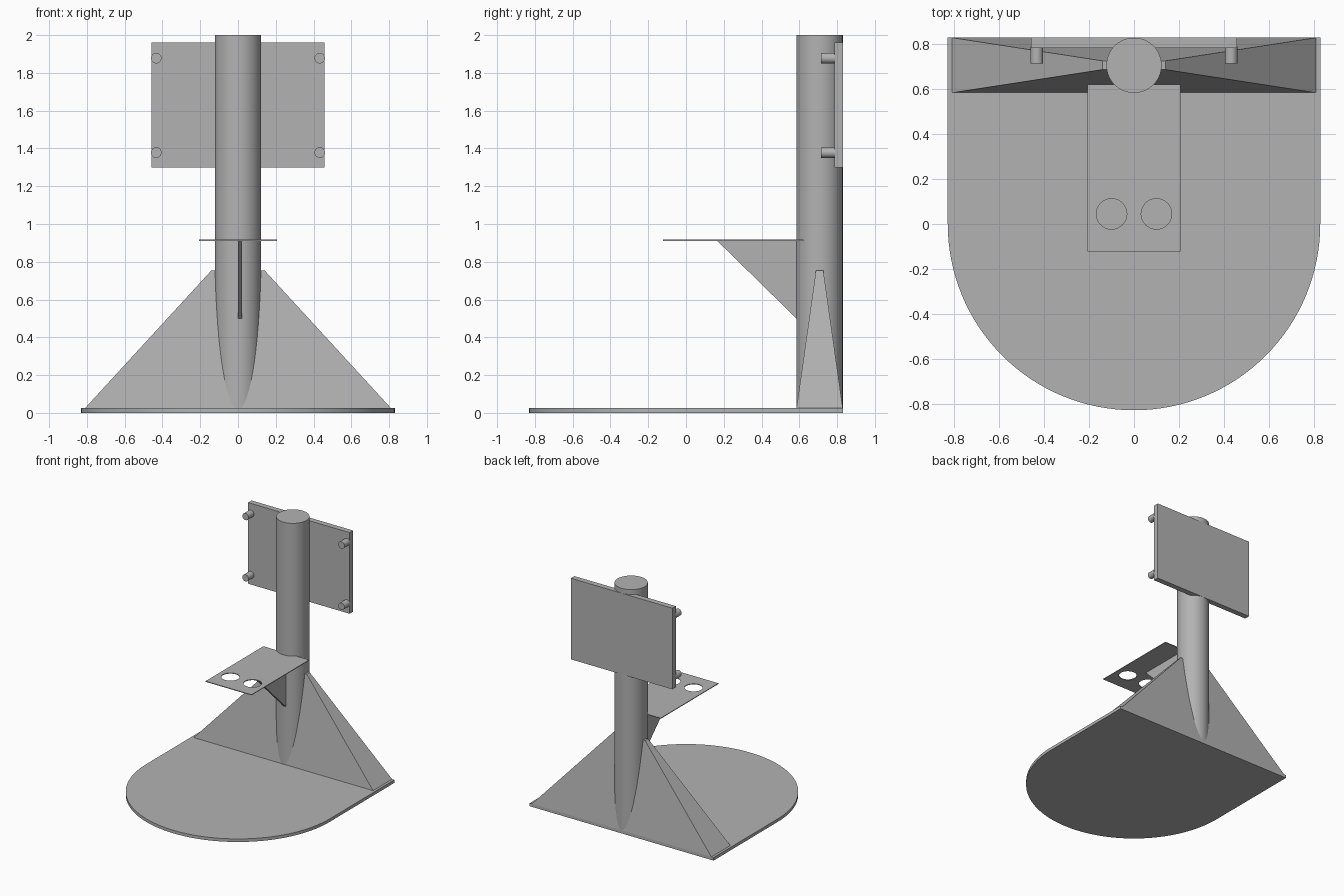
import bpy, bmesh
from math import pi, sin, cos, radians
from mathutils import Vector

cube = bpy.data.objects.get("Cube")
if cube:
    bpy.data.objects.remove(cube, do_unlink=True)

grey = bpy.data.materials.new("Steel grey")
grey.use_nodes = True
COLOUR = (0.45, 0.45, 0.45, 1)
grey.diffuse_color = COLOUR
grey.node_tree.nodes["Principled BSDF"].inputs["Base Color"].default_value = COLOUR


def finish(name, bm, smooth=False):
    """Turn a bmesh into a named object, optionally smooth with sharp rims."""
    bmesh.ops.recalc_face_normals(bm, faces=bm.faces)
    mesh = bpy.data.meshes.new(name)
    bm.to_mesh(mesh)
    bm.free()
    mesh.materials.append(grey)
    obj = bpy.data.objects.new(name, mesh)
    bpy.context.collection.objects.link(obj)
    if smooth:
        bpy.ops.object.select_all(action='DESELECT')
        obj.select_set(True)
        bpy.context.view_layer.objects.active = obj
        bpy.ops.object.shade_smooth_by_angle(angle=radians(30))
    return obj


def plate(name, loops, depth, smooth=False):
    """Extrude a flat outline; any further loops become holes."""
    bm = bmesh.new()
    edges = []
    for loop in loops:
        verts = [bm.verts.new(p) for p in loop]
        edges += [bm.edges.new((a, b)) for a, b in zip(verts, verts[1:] + verts[:1])]
    if len(loops) == 1:
        bm.faces.new(verts)
    else:
        bmesh.ops.triangle_fill(bm, edges=edges, use_beauty=True)
    ext = bmesh.ops.extrude_face_region(bm, geom=bm.faces[:], use_keep_orig=True)
    top = [v for v in ext["geom"] if isinstance(v, bmesh.types.BMVert)]
    bmesh.ops.translate(bm, verts=top, vec=Vector(depth))
    return finish(name, bm, smooth)


def rect(x, y0, y1, z):
    return [(-x, y0, z), (x, y0, z), (x, y1, z), (-x, y1, z)]


def ring(x, y, z, r, n):
    return [(x + r * cos(2 * pi * i / n), y + r * sin(2 * pi * i / n), z) for i in range(n)]


R = 0.83          # base half width
POST_Y = 0.707
POST_R = 0.123

# Base plate: rounded at the front, square at the back
arc = [(R * cos(pi + pi * i / 64), R * sin(pi + pi * i / 64), 0) for i in range(65)]
plate("base_plate", [arc + [(R, R, 0), (-R, R, 0)]], (0, 0, 0.025), True)

# Upright post
plate("post", [ring(0, POST_Y, 0, POST_R, 64)], (0, 0, 2), True)

# Tapered foot joining the post to the base
bm = bmesh.new()
low = [bm.verts.new(p) for p in rect(0.81, 0.585, R, 0.025)]
high = [bm.verts.new(p) for p in rect(0.14, 0.688, 0.727, 0.755)]
bm.faces.new(low)
bm.faces.new(high)
for i in range(4):
    j = (i + 1) % 4
    bm.faces.new((low[i], low[j], high[j], high[i]))
finish("tapered_foot", bm)

# Thin shelf with two round holes, and its triangular brace
holes = [ring(x, 0.045, 0.911, 0.068, 40) for x in (-0.1, 0.1)]
plate("shelf", [rect(0.207, -0.122, 0.622, 0.911)] + holes, (0, 0, 0.006), True)
plate("shelf_brace", [[(0, 0.165, 0.911), (0, 0.6, 0.911), (0, 0.6, 0.485)]], (0.021, 0, 0))

# Back panel with four pegs facing forward
plate("back_panel", [rect(0.458, 0.785, R, 1.298)], (0, 0, 0.662))
for side, x in (("right", -0.433), ("left", 0.433)):
    for level, z in (("lower", 1.378), ("upper", 1.878)):
        disc = [(px, 0.715, py) for px, py, _ in ring(x, z, 0, 0.028, 32)]
        plate(f"{level}_{side}_peg", [disc], (0, 0.075, 0), True)
